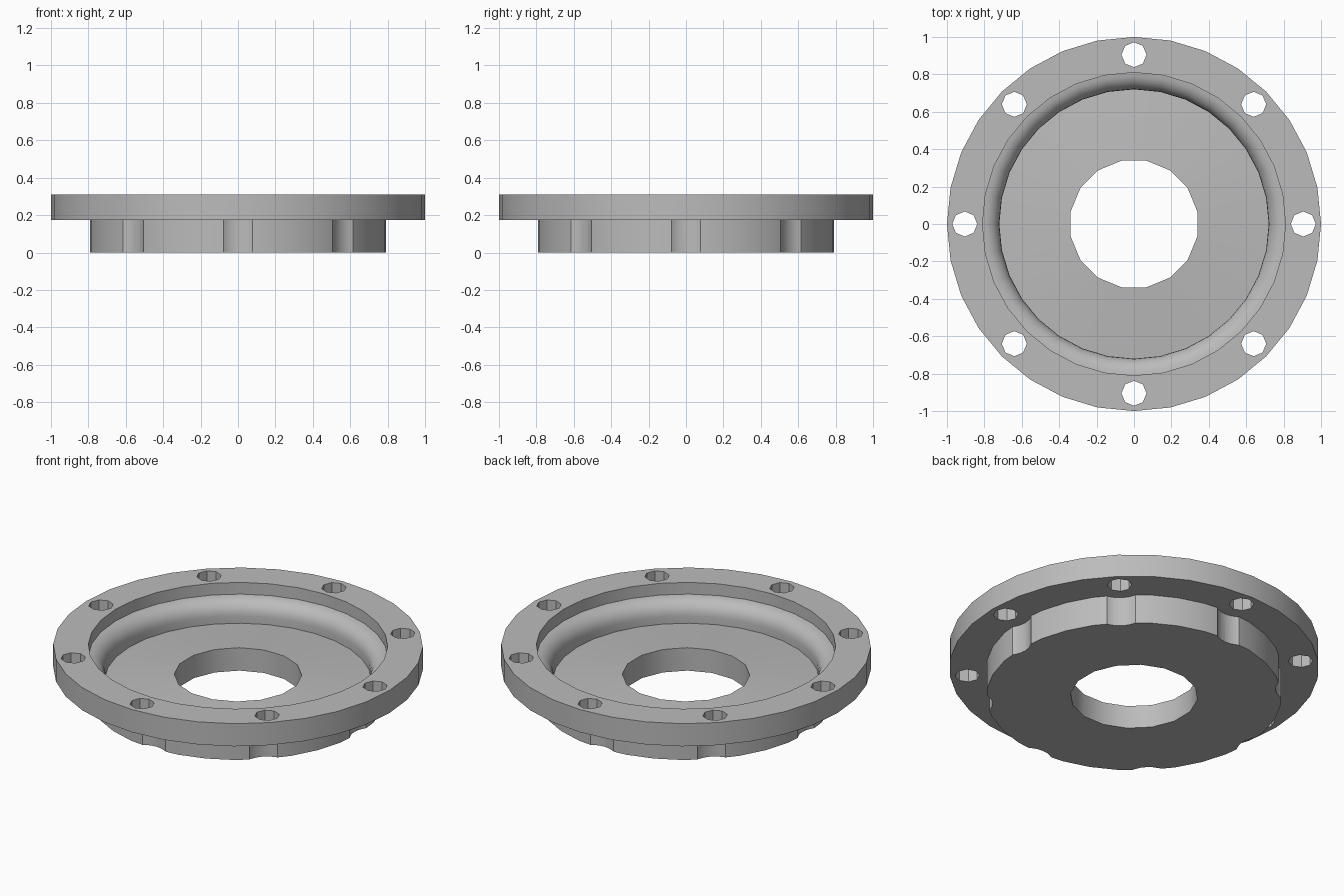
import bpy, bmesh, math
from mathutils import Matrix

if "Cube" in bpy.data.objects:
    bpy.data.objects.remove(bpy.data.objects["Cube"])

TAU = math.tau


def make_object(name, bm):
    bmesh.ops.recalc_face_normals(bm, faces=bm.faces)
    mesh = bpy.data.meshes.new(name)
    bm.to_mesh(mesh)
    bm.free()
    obj = bpy.data.objects.new(name, mesh)
    bpy.context.collection.objects.link(obj)
    return obj


def revolve(name, profile, sides):
    """Closed (radius, z) profile turned round the z axis."""
    bm = bmesh.new()
    rings = [[bm.verts.new((r * math.cos(TAU * i / sides), r * math.sin(TAU * i / sides), z))
              for r, z in profile] for i in range(sides)]
    n = len(profile)
    for i in range(sides):
        a, b = rings[i], rings[(i + 1) % sides]
        for j in range(n):
            k = (j + 1) % n
            bm.faces.new((a[j], b[j], b[k], a[k]))
    return make_object(name, bm)


def add_cylinder(bm, x, y, radius, z0, z1, sides, turn=0.0):
    rings = [[bm.verts.new((x + radius * math.cos(turn + TAU * i / sides),
                            y + radius * math.sin(turn + TAU * i / sides), z))
              for i in range(sides)] for z in (z0, z1)]
    lo, hi = rings
    bm.faces.new(lo[::-1])
    bm.faces.new(hi)
    for i in range(sides):
        j = (i + 1) % sides
        bm.faces.new((lo[i], lo[j], hi[j], hi[i]))


def cut(target, bm, name):
    cutter = make_object(name, bm)
    cutter.hide_render = True
    mod = target.modifiers.new(name, 'BOOLEAN')
    mod.operation = 'DIFFERENCE'
    mod.solver = 'EXACT'
    mod.object = cutter
    bpy.context.view_layer.objects.active = target
    bpy.ops.object.modifier_apply(modifier=mod.name)
    bpy.data.objects.remove(cutter)


# Flange body: hub, wide rim, recess with rounded bead, slightly sloped floor
bead = [(0.81 - 0.09 * math.sin(a), 0.15 + 0.09 * math.cos(a))
        for a in (math.pi / 2 * i / 6 for i in range(7))]
profile = [(0.2, 0), (0.8, 0), (0.8, 0.175), (1, 0.175), (1, 0.31), (0.81, 0.31)]
profile += bead + [(0.72, 0.108), (0.2, 0.148)]
flange = revolve("flange", profile, 32)

# Centre bore and scallops in the hub below each bolt
spots = [(0.905 * math.cos(TAU * i / 8), 0.905 * math.sin(TAU * i / 8)) for i in range(8)]
bm = bmesh.new()
add_cylinder(bm, 0, 0, 0.345, -0.1, 0.4, 16, TAU / 32)
for x, y in spots:
    add_cylinder(bm, x, y, 0.137, -0.1, 0.175, 24)
cut(flange, bm, "bore_and_scallop_cutter")

# Bolt holes through the rim
bm = bmesh.new()
for x, y in spots:
    add_cylinder(bm, x, y, 0.067, 0.1, 0.4, 8)
cut(flange, bm, "bolt_hole_cutter")

# Plain grey metal
grey = bpy.data.materials.new("grey_metal")
grey.diffuse_color = (0.5, 0.5, 0.5, 1)
grey.use_nodes = True
grey.node_tree.nodes["Principled BSDF"].inputs["Base Color"].default_value = grey.diffuse_color
flange.data.materials.clear()
flange.data.materials.append(grey)

# Smooth round walls, sharp edges and faceted bolt holes
bpy.ops.object.select_all(action='DESELECT')
flange.select_set(True)
bpy.context.view_layer.objects.active = flange
bpy.ops.object.shade_smooth_by_angle(angle=math.radians(30))
